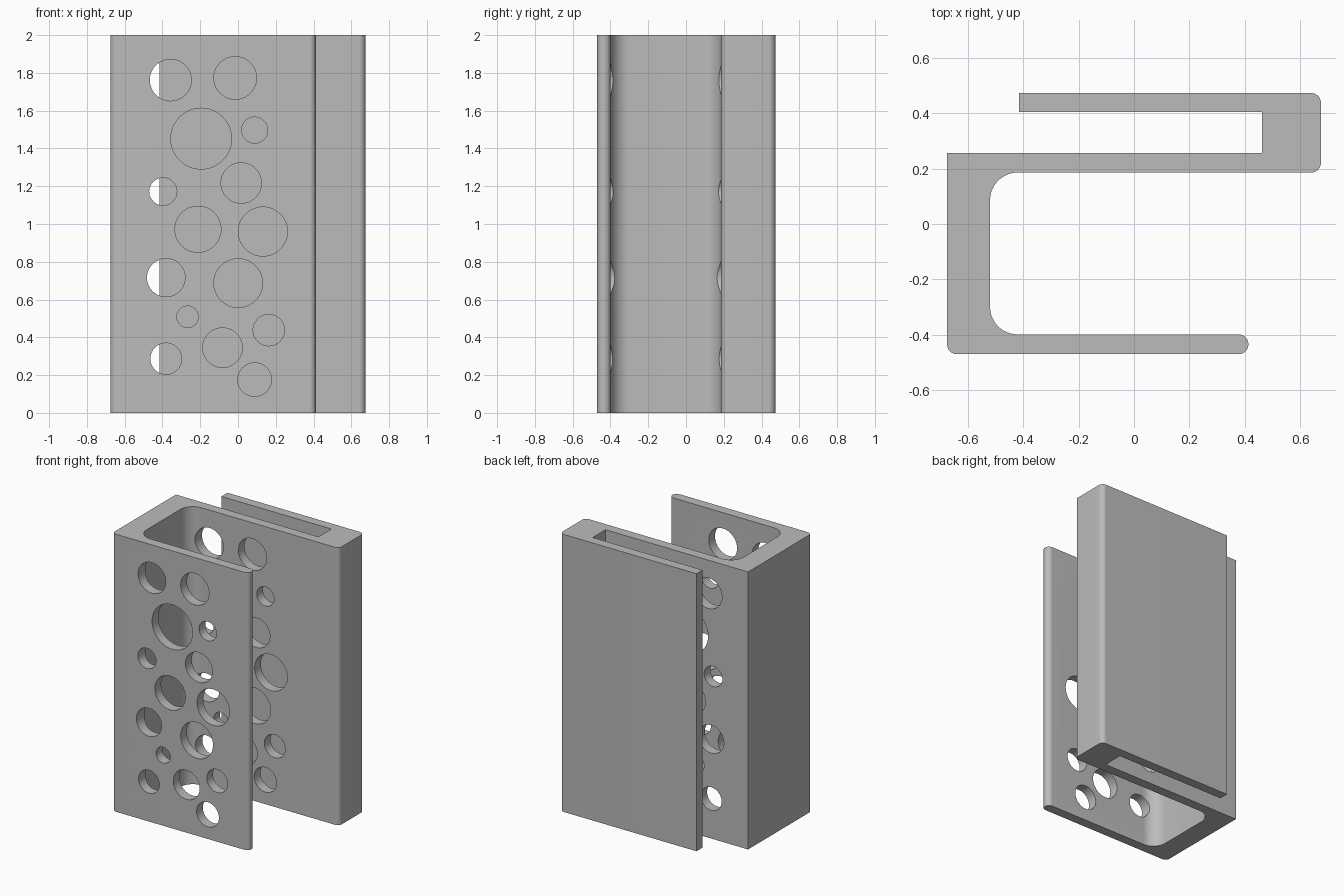
import bpy, bmesh, math
from mathutils import Vector, Matrix

if "Cube" in bpy.data.objects:
    bpy.data.objects.remove(bpy.data.objects["Cube"])

HEIGHT = 2.0

grey = bpy.data.materials.new("mid grey")
grey.diffuse_color = (0.5, 0.5, 0.5, 1)
grey.use_nodes = True
grey.node_tree.nodes["Principled BSDF"].inputs["Base Color"].default_value = grey.diffuse_color


def rounded_outline(corners, steps=10):
    """Replace each (x, y, radius) corner with a fillet arc."""
    pts = []
    for i, (x, y, r) in enumerate(corners):
        c = Vector((x, y))
        if r == 0:
            pts.append(c)
            continue
        a = (Vector(corners[i - 1][:2]) - c).normalized()
        b = (Vector(corners[(i + 1) % len(corners)][:2]) - c).normalized()
        centre = c + (a + b) * r
        for k in range(steps + 1):
            t = k / steps * math.pi / 2
            pts.append(centre - b * r * math.cos(t) - a * r * math.sin(t))
    return pts


def make_object(name, bm):
    bmesh.ops.recalc_face_normals(bm, faces=bm.faces)
    mesh = bpy.data.meshes.new(name)
    bm.to_mesh(mesh)
    bm.free()
    mesh.materials.append(grey)
    obj = bpy.data.objects.new(name, mesh)
    bpy.context.collection.objects.link(obj)
    return obj


# S-shaped bracket: front plate, side web, middle wall, end block, back plate
profile = rounded_outline([
    (-0.675, -0.47, 0.035), (0.413, -0.47, 0.0345), (0.413, -0.399, 0.0345),
    (-0.52, -0.399, 0.1), (-0.52, 0.186, 0.1),
    (0.675, 0.186, 0.035), (0.675, 0.473, 0.035),
    (-0.415, 0.473, 0), (-0.415, 0.404, 0),
    (0.462, 0.404, 0), (0.462, 0.257, 0), (-0.675, 0.257, 0)])
bm = bmesh.new()
base = bm.faces.new([bm.verts.new((p.x, p.y, 0)) for p in profile])
top = bmesh.ops.extrude_face_region(bm, geom=[base])["geom"]
bmesh.ops.translate(bm, vec=(0, 0, HEIGHT),
                    verts=[g for g in top if isinstance(g, bmesh.types.BMVert)])
bracket = make_object("bracket", bm)

# Round holes (x, z, radius) through the front plate and middle wall
holes = [
    (-0.357, 1.762, 0.110), (-0.015, 1.773, 0.113), (-0.195, 1.452, 0.161),
    (0.088, 1.497, 0.069), (-0.397, 1.172, 0.073), (0.017, 1.217, 0.107),
    (-0.212, 0.972, 0.122), (0.132, 0.960, 0.130), (-0.381, 0.716, 0.101),
    (0.001, 0.687, 0.129), (-0.267, 0.509, 0.057), (0.163, 0.438, 0.083),
    (-0.082, 0.345, 0.105), (-0.381, 0.287, 0.083), (0.088, 0.176, 0.089)]
bm = bmesh.new()
for x, z, r in holes:
    place = Matrix.Translation((x, -0.135, z)) @ Matrix.Rotation(math.pi / 2, 4, 'X')
    bmesh.ops.create_cone(bm, cap_ends=True, segments=48, radius1=r, radius2=r,
                          depth=0.93, matrix=place)
cutter = make_object("hole_cutter", bm)
cutter.hide_render = True

cut = bracket.modifiers.new("holes", 'BOOLEAN')
cut.operation = 'DIFFERENCE'
cut.solver = 'EXACT'
cut.object = cutter
bpy.context.view_layer.objects.active = bracket
bracket.select_set(True)
bpy.ops.object.modifier_apply(modifier=cut.name)
bpy.data.objects.remove(cutter)

# Smooth the fillets and hole walls, keep the edges crisp
bpy.ops.object.shade_smooth_by_angle(angle=math.radians(30))
